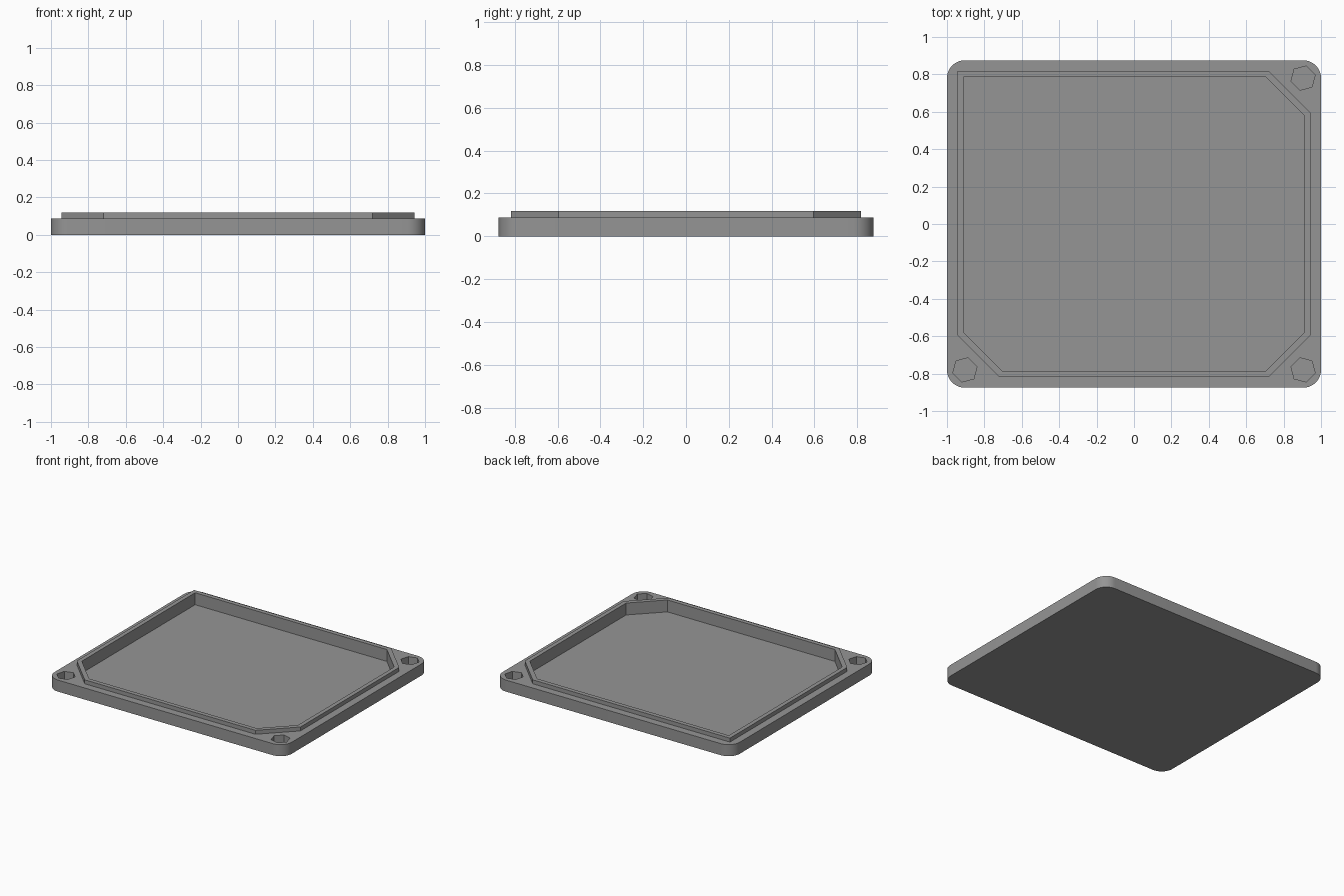
import bpy, bmesh, math

if "Cube" in bpy.data.objects:
    bpy.data.objects.remove(bpy.data.objects["Cube"])

grey = bpy.data.materials.new("mid grey")
grey.diffuse_color = (0.3, 0.3, 0.3, 1)
grey.use_nodes = True
grey.node_tree.nodes["Principled BSDF"].inputs["Base Color"].default_value = grey.diffuse_color

PLATE_TOP, RIM_TOP, FLOOR, HOLE_FLOOR = 0.088, 0.118, 0.027, 0.029


def prism(name, outline, z0, z1):
    """Extrude a counter-clockwise outline from z0 to z1."""
    bm = bmesh.new()
    base = bm.faces.new([bm.verts.new((x, y, z0)) for x, y in outline])
    top = bmesh.ops.extrude_face_region(bm, geom=[base])["geom"]
    bmesh.ops.translate(bm, vec=(0, 0, z1 - z0),
                        verts=[v for v in top if isinstance(v, bmesh.types.BMVert)])
    bmesh.ops.recalc_face_normals(bm, faces=bm.faces)
    mesh = bpy.data.meshes.new(name)
    bm.to_mesh(mesh)
    bm.free()
    mesh.materials.append(grey)
    obj = bpy.data.objects.new(name, mesh)
    bpy.context.collection.objects.link(obj)
    return obj


def rounded_rect(hx, hy, r, steps=12):
    pts = []
    for k, (sx, sy) in enumerate([(1, 1), (-1, 1), (-1, -1), (1, -1)]):
        for i in range(steps + 1):
            a = math.pi / 2 * (k + i / steps)
            pts.append((sx * (hx - r) + r * math.cos(a), sy * (hy - r) + r * math.sin(a)))
    return pts


def clipped_rect(hx, hy, c):
    """Rectangle with three clipped corners; the back left stays square."""
    return [(hx, -hy + c), (hx, hy - c), (hx - c, hy), (-hx, hy),
            (-hx, -hy + c), (-hx + c, -hy), (hx - c, -hy)]


def combine(target, tool, operation):
    """Apply a boolean and discard the tool."""
    mod = target.modifiers.new(operation, 'BOOLEAN')
    mod.operation, mod.solver, mod.object = operation, 'EXACT', tool
    bpy.context.view_layer.update()
    deps = bpy.context.evaluated_depsgraph_get()
    result = bpy.data.meshes.new_from_object(target.evaluated_get(deps))
    target.modifiers.clear()
    target.data = result
    bpy.data.objects.remove(tool, do_unlink=True)


# Base plate with rounded corners
lid = prism("lid", rounded_rect(1.0, 0.875, 0.095), 0, PLATE_TOP)

# Raised locating rim, then the shallow pocket inside it
combine(lid, prism("rim", clipped_rect(0.943, 0.818, 0.223), 0.05, RIM_TOP), 'UNION')
combine(lid, prism("pocket", clipped_rect(0.911, 0.785, 0.205), FLOOR, 0.3), 'DIFFERENCE')

# Blind hexagonal nut recesses in the three clipped corners
for x, y, turn in [(0.904, 0.78, 15), (-0.904, -0.78, 15), (0.904, -0.78, -15)]:
    hexagon = [(x + 0.067 * math.cos(math.radians(turn + 60 * i)),
                y + 0.067 * math.sin(math.radians(turn + 60 * i))) for i in range(6)]
    combine(lid, prism("nut_recess", hexagon, HOLE_FLOOR, 0.3), 'DIFFERENCE')

# Smooth the rounded corners only
bpy.context.view_layer.objects.active = lid
lid.select_set(True)
bpy.ops.object.shade_smooth_by_angle(angle=math.radians(25))
